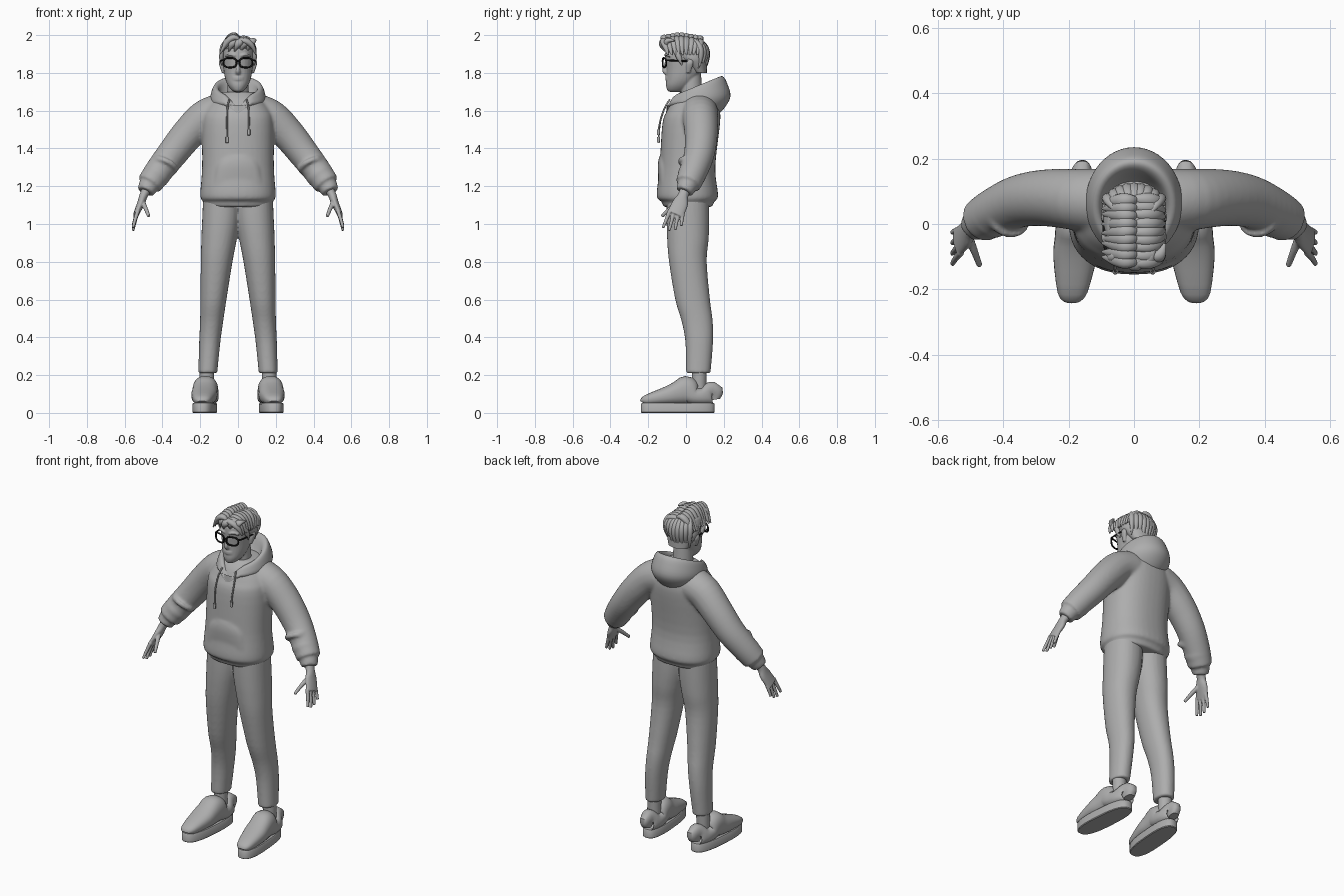
import bpy, bmesh, math, random
from mathutils import Vector

cube = bpy.data.objects.get("Cube")
if cube:
    bpy.data.objects.remove(cube, do_unlink=True)
random.seed(4)
X, Y, Z = Vector((1, 0, 0)), Vector((0, 1, 0)), Vector((0, 0, 1))
SIDES = ((1, "left"), (-1, "right"))


def material(name, level):
    mat = bpy.data.materials.new(name)
    mat.use_nodes = True
    mat.diffuse_color = (level, level, level, 1)
    mat.node_tree.nodes["Principled BSDF"].inputs["Base Color"].default_value = mat.diffuse_color
    return mat


GREY = material("clay grey", 0.42)
BLACK = material("frame black", 0.01)


def spline(points, steps):
    """Catmull-Rom curve through tuples of any length."""
    curve = []
    last = len(points) - 1
    for i in range(last):
        quad = (points[max(i - 1, 0)], points[i], points[i + 1], points[min(i + 2, last)])
        for k in range(steps):
            t = k / steps
            curve.append([b + t * (c - a) / 2 + t * t * (a - 2.5 * b + 2 * c - d / 2)
                          + t ** 3 * (3 * b - a - 3 * c + d) / 2 for a, b, c, d in zip(*quad)])
    return curve + [list(points[-1])]


def signed_power(value, power):
    return math.copysign(abs(value) ** power, value)


def loft(bm, rings, side=1, ref=None, count=28, square=2, steps=4):
    """Skin rings (x, y, z, rx, ry[, slope]); level rings unless ref is given, else they follow the path."""
    rings = spline(rings, steps)
    loops = []
    for i, ring in enumerate(rings):
        centre, across, along = Vector(ring[:3]), X, Y
        if ref:
            before, after = rings[max(i - 1, 0)], rings[min(i + 1, len(rings) - 1)]
            tangent = (Vector(after[:3]) - Vector(before[:3])).normalized()
            along = (ref - tangent * ref.dot(tangent)).normalized()
            across = along.cross(tangent)
        elif len(ring) > 5:
            along = Y + Z * ring[5]
        loop = []
        for k in range(count):
            angle = math.tau * k / count
            wide = max(ring[3], .001) * signed_power(math.cos(angle), 2 / square)
            deep = max(ring[4], .001) * signed_power(math.sin(angle), 2 / square)
            point = centre + across * wide + along * deep
            loop.append(bm.verts.new((point.x * side, point.y, point.z)))
        loops.append(loop)
    for low, high in zip(loops, loops[1:]):
        for k in range(count):
            n = (k + 1) % count
            bm.faces.new((low[k], low[n], high[n], high[k]))
    bm.faces.new(loops[0])
    bm.faces.new(loops[-1])
    return [vert for loop in loops for vert in loop]


def tube(bm, path, radius, tip=None, side=1, ref=Y, count=12):
    """Round tube along a path, tapering to tip."""
    change = 0 if tip is None else (tip - radius) / (len(path) - 1)
    rings = [(*point, radius + change * i, radius + change * i) for i, point in enumerate(path)]
    loft(bm, rings, side, ref, count)


def lock(bm, start, bend, end, width, ref):
    """Lock of hair on a quadratic arc, thickest in the middle."""
    start, bend, end = Vector(start), Vector(bend), Vector(end)
    rings = []
    for i in range(7):
        t = i / 6
        point = start.lerp(bend, t).lerp(bend.lerp(end, t), t)
        size = width * (.2 + .8 * math.sin(math.pi * t))
        rings.append((*point, size * .8, size))
    loft(bm, rings, ref=ref, count=12, steps=2)


def section(z, front, back, half_width):
    return (0, (front + back) / 2, z, half_width, (back - front) / 2)


def finish(bm, name, mat=GREY, voxel=0, soften=6, angle=60):
    """Turn the bmesh into an object, fused by remeshing when voxel is set."""
    bmesh.ops.recalc_face_normals(bm, faces=bm.faces)
    mesh = bpy.data.meshes.new(name)
    bm.to_mesh(mesh)
    bm.free()
    mesh.materials.append(mat)
    obj = bpy.data.objects.new(name, mesh)
    bpy.context.collection.objects.link(obj)
    bpy.ops.object.select_all(action='DESELECT')
    obj.select_set(True)
    bpy.context.view_layer.objects.active = obj
    if voxel:
        fuse = obj.modifiers.new("Fuse", 'REMESH')
        fuse.mode, fuse.voxel_size, fuse.use_smooth_shade = 'VOXEL', voxel, True
        smooth = obj.modifiers.new("Soften", 'SMOOTH')
        smooth.factor, smooth.iterations = .5, soften
    else:
        bpy.ops.object.shade_smooth_by_angle(angle=math.radians(angle))


# Hoodie body with gathered hem, pouch pocket, sleeves and cuffs
bm = bmesh.new()
body = [section(*ring) for ring in (
    (1.09, -.12, .14, .18), (1.12, -.13, .15, .185), (1.15, -.155, .17, .2), (1.3, -.14, .155, .19),
    (1.53, -.125, .18, .19), (1.6, -.1, .18, .175), (1.66, -.07, .17, .13), (1.7, -.03, .13, .09))]
loft(bm, body, count=40, square=2.3)
loft(bm, [(0, -.12, 1.15, .13, .02), (0, -.12, 1.3, .11, .03), (0, -.12, 1.36, .07, .02)])
for side, label in SIDES:
    tube(bm, [(.1, .07, 1.59), (.18, .075, 1.56), (.27, .08, 1.47), (.35, .07, 1.37), (.42, .04, 1.28),
              (.47, .01, 1.21)], .1, .068, side, count=28)
    tube(bm, [(.46, .02, 1.23), (.48, 0, 1.19), (.49, -.01, 1.17)], .056, .045, side, count=28)
    # Fabric folds gathered above the cuff
    for height in (1.24, 1.3):
        outward = (1.6 - height) * .84
        tube(bm, [(outward + .13, .03, height + .02), (outward + .14, .02, height)], .075, .07, side, count=28)
finish(bm, "hoodie_body", voxel=.008, soften=8)

# Hood folded behind the neck, with a V notch in front
bm = bmesh.new()
hood = loft(bm, [(0, .05, 1.58, .09, .1, -.15), (0, .06, 1.61, .13, .14, 0), (0, .065, 1.655, .148, .17, .12),
                 (0, .06, 1.7, .14, .157, .3), (0, .055, 1.727, .125, .138, .4), (0, .05, 1.72, .104, .115, .4),
                 (0, .04, 1.67, .09, .09, .3), (0, .03, 1.64, .05, .05, .1)], count=48)
for vert in hood:
    if vert.co.y < 0 and vert.co.z > 1.63:
        vert.co.z -= .05 * max(0, 1 - abs(vert.co.x) / .07)
finish(bm, "hood", angle=80)

# Drawstrings with end knots
for side, label in SIDES:
    low = 1.48 + side * .02
    bm = bmesh.new()
    tube(bm, [(.045, -.085, 1.66), (.055, -.11, 1.62), (.058, -.135, 1.55), (.057, -.145, low)], .0045, side=side)
    tube(bm, [(.057, -.145, low), (.057, -.147, low - .03)], .008, side=side)
    finish(bm, label + "_drawstring")

# Trousers: two legs fused at the hips
bm = bmesh.new()
for side, label in SIDES:
    loft(bm, [(.16, .065, .21, .05, .065), (.15, .07, .37, .056, .073), (.14, .06, .48, .061, .082),
              (.13, .035, .6, .069, .092), (.113, .01, .8, .084, .1), (.1, .01, .92, .094, .11),
              (.09, .01, 1.02, .1, .113), (.085, .01, 1.13, .1, .112)], side, square=2.15)
finish(bm, "trousers", voxel=.008, soften=5)

# Ankles and shoes; widths follow a rounded foot outline and toes splay outward
for side, label in SIDES:
    bm = bmesh.new()
    tube(bm, [(.165, .07, .08), (.165, .07, .25)], .036, .04, side, count=24)
    finish(bm, label + "_ankle")

    bm = bmesh.new()
    upper = []
    for y, top in ((-.23, .07), (-.21, .095), (-.1, .14), (-.04, .17), (0, .195), (.02, .175), (.045, .14),
                   (.09, .135), (.125, .16), (.143, .16), (.15, .1)):
        width = .057 * (1 - abs((y + .04) / .2) ** 6) + .01
        upper.append((.165, y, top / 2 + .02, width, top / 2 - .02))
    loft(bm, upper, ref=Z, square=2.4, steps=3)
    loft(bm, [(.165, -.043, z, .062 - inset, .195 - inset) for z, inset in
              ((0, .004), (.004, 0), (.046, 0), (.052, .004))], count=40, square=2.7, steps=1)
    for vert in bm.verts:
        vert.co.x = (vert.co.x + (.1 - vert.co.y) * .075) * side
    finish(bm, label + "_shoe", angle=40)

# Hands: palm, four fingers and a thumb
for side, label in SIDES:
    bm = bmesh.new()
    loft(bm, [(.48, 0, 1.19, .026, .03), (.5, -.016, 1.15, .022, .028), (.514, -.03, 1.11, .02, .042),
              (.54, -.058, 1.05, .015, .044)], side, Y)
    for i, reach in enumerate((.075, .09, .085, .065)):
        root, end = .024 * i - .087, .032 * i - .122
        tube(bm, [(.53, root, 1.07), (.545, (root + end) / 2, 1.06 - reach / 2), (.556, end, 1.055 - reach)],
             .0115, .008, side, X)
    tube(bm, [(.508, -.035, 1.12), (.49, -.08, 1.085), (.472, -.128, 1.04)], .0145, .009, side, X)
    finish(bm, label + "_hand", voxel=.004, soften=3)

# Head: neck, skull, nose, lips, brows and ears
bm = bmesh.new()
tube(bm, [(0, .035, 1.6), (0, .03, 1.68), (0, .025, 1.8)], .062, .054, ref=Y, count=28)
skull = [section(*ring) for ring in (
    (1.7, -.09, -.02, .02), (1.71, -.1, 0, .035), (1.735, -.106, .03, .054), (1.77, -.104, .06, .068),
    (1.82, -.104, .09, .077), (1.9, -.11, .105, .084), (1.94, -.1, .1, .078), (1.975, -.05, .06, .045))]
loft(bm, skull, square=2.15)
tube(bm, [(0, -.1, 1.868), (0, -.11, 1.835), (0, -.114, 1.812), (0, -.1, 1.8)], .007, .015, ref=Y)
for z in (1.765, 1.775):
    tube(bm, [(-.024, -.096, z), (0, -.105, z), (.024, -.096, z)], .006)
for side, label in SIDES:
    tube(bm, [(.014, -.108, 1.89), (.042, -.106, 1.898), (.066, -.086, 1.888)], .006, side=side, ref=Z)
    loft(bm, [(.078, .012, 1.8, .008, .01), (.09, .02, 1.85, .011, .02), (.088, .02, 1.875, .005, .01)], side)
finish(bm, "head", voxel=.0045, soften=3)

# Hair: a rounded cap that leaves the face open
bm = bmesh.new()
cap = []
for i in range(9):
    t = i / 8
    dome = math.sqrt(1 - t ** 6)
    cap.append(section(1.8 + .19 * t, (.04 - .17 * min(1, t * 1.3)) * dome, .11 * dome,
                       .095 * dome * min(1, .65 + t)))
loft(bm, cap, count=36, steps=3)
# Locks swept sideways over the crown
for i in range(9):
    y = .024 * i - .118
    drop = .003 * abs(i - 3.5)
    jitter = random.uniform(-.012, .012)
    lock(bm, (-.096, y * .8 + jitter, 1.9), (-.03, y, 2.055 - drop * 2), (.015, y, 1.972 - drop), .022, Y)
    lock(bm, (-.03, y, 1.972 - drop), (.07, y + jitter, 2.02 - drop * 2), (.095, y * .8, 1.895), .021, Y)
# Locks falling down the back, quiff in front and sideburns
for i in range(9):
    x = .02 * i - .08
    back = .11 - 5 * x * x
    lock(bm, (x * .6, back * .4, 1.98), (x * 1.2, back * 1.35, 1.95),
         (x * .9, back * .85, 1.815 + random.uniform(-.015, .015)), .02, X)
for i in range(5):
    x = .032 * i - .064
    lock(bm, (x + .03, -.06, 1.97), (x + .01, -.165 + abs(x) / 2, 1.985), (x - .018, -.112 + abs(x) / 2, 1.915), .02, X)
for side, label in SIDES:
    lock(bm, (side * .08, -.06, 1.94), (side * .094, -.04, 1.89), (side * .084, -.02, 1.84), .015, Y)
finish(bm, "hair", angle=70)

# Glasses: rounded rims, bridge and temples
bm = bmesh.new()
for side, label in SIDES:
    rim = []
    for k in range(25):
        angle = math.tau * k / 24
        x = .042 + .034 * signed_power(math.cos(angle), .75)
        rim.append((x, 3.2 * x * x - .123, 1.854 + .025 * signed_power(math.sin(angle), .75)))
    tube(bm, rim, .0048, side=side, count=8)
    tube(bm, [(.075, -.104, 1.866), (.087, -.085, 1.866), (.093, .015, 1.862)], .0045, side=side, ref=Z)
tube(bm, [(-.01, -.122, 1.86), (0, -.125, 1.863), (.01, -.122, 1.86)], .0045)
finish(bm, "glasses", BLACK)
